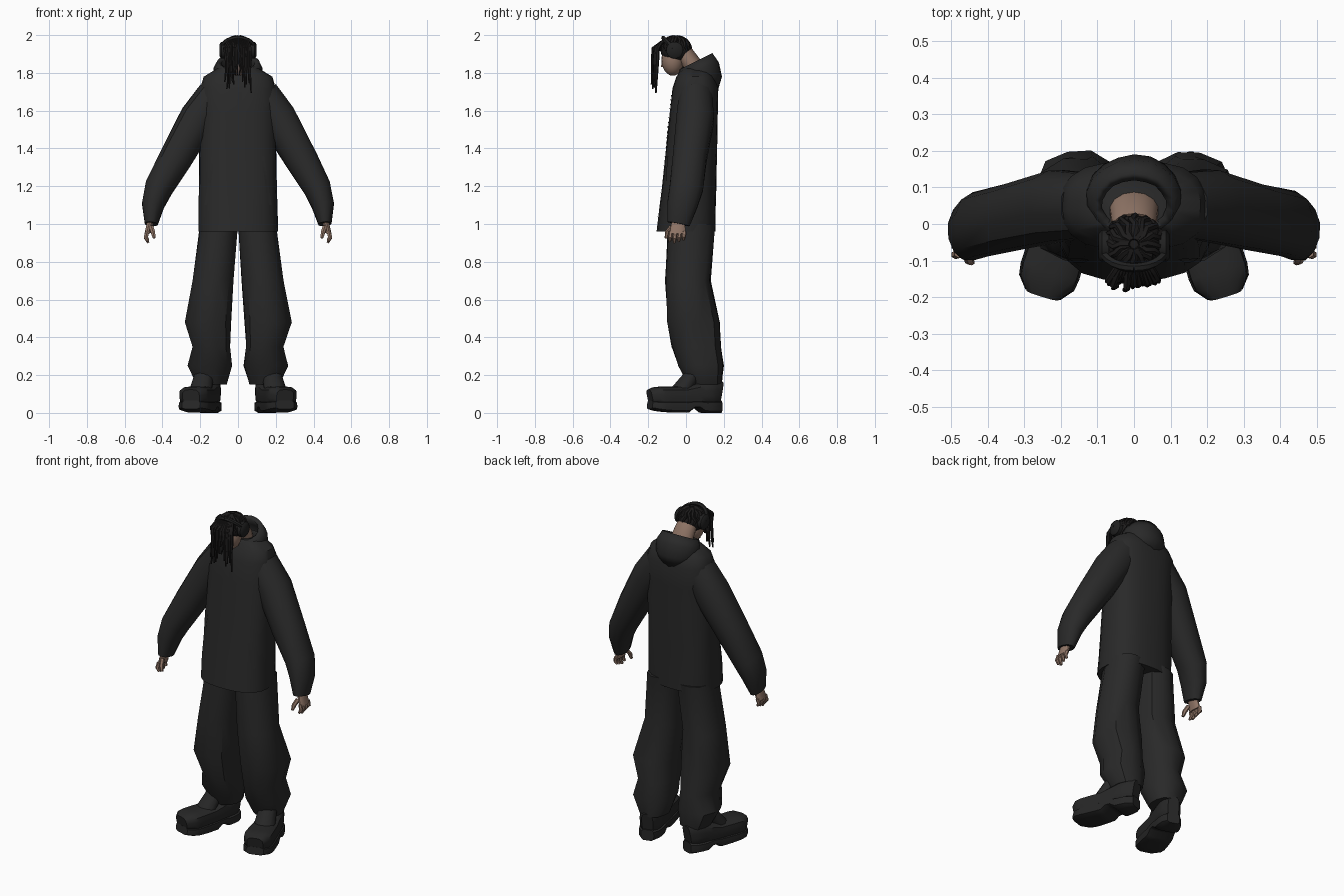
import bpy, bmesh, random
from math import radians, sin, cos, pi
from mathutils import Vector, Quaternion
from mathutils.bvhtree import BVHTree

random.seed(4)
if "Cube" in bpy.data.objects:
    bpy.data.objects.remove(bpy.data.objects["Cube"])


def material(name, red, green, blue):
    colour = (red, green, blue, 1)
    made = bpy.data.materials.new(name)
    made.use_nodes = True
    made.diffuse_color = colour
    made.node_tree.nodes["Principled BSDF"].inputs["Base Color"].default_value = colour
    return made


CLOTH = material("black cloth", 0.022, 0.022, 0.022)
LEATHER = material("black leather", 0.02, 0.02, 0.02)
HAIR = material("black hair", 0.012, 0.011, 0.011)
PLASTIC = material("black plastic", 0.015, 0.015, 0.015)
SKIN = material("brown skin", 0.28, 0.18, 0.135)
SIDES = {"left": 1, "right": -1}


def finish(bm, name, mat, angle=40):
    bmesh.ops.recalc_face_normals(bm, faces=bm.faces)
    mesh = bpy.data.meshes.new(name)
    bm.to_mesh(mesh)
    bm.free()
    mesh.materials.append(mat)
    part = bpy.data.objects.new(name, mesh)
    bpy.context.collection.objects.link(part)
    bpy.ops.object.select_all(action="DESELECT")
    part.select_set(True)
    bpy.context.view_layer.objects.active = part
    bpy.ops.object.shade_smooth_by_angle(angle=radians(angle))
    return part


def loft(name, mat, rings, sides=12, power=2.0, mirror=1, crumple=0.0, follow=True, capped=True):
    """Skin over rings (centre, half width, half depth) that follow their path or lie level."""
    bm = bmesh.new()
    centres = [Vector(ring[0]) for ring in rings]
    last = len(rings) - 1
    loops = []
    for index, (_, width, depth) in enumerate(rings):
        turn = Quaternion()
        if follow:
            path = centres[min(index + 1, last)] - centres[max(index - 1, 0)]
            turn = Vector((0, 0, 1)).rotation_difference(path)
        loop = []
        for corner in range(sides):
            angle = 2 * pi * (corner + 0.5) / sides
            c, s = cos(angle), sin(angle)
            reach = (abs(c) ** power + abs(s) ** power) ** (-1 / power)
            reach *= 1 + random.uniform(-crumple, crumple)
            point = centres[index] + turn @ Vector((width * c * reach, depth * s * reach, 0))
            loop.append(bm.verts.new((point.x * mirror, point.y, point.z)))
        loops.append(loop)
    for low, high in zip(loops, loops[1:]):
        for i in range(sides):
            j = (i + 1) % sides
            bm.faces.new((low[i], low[j], high[j], high[i]))
    if capped:
        bm.faces.new(loops[0])
        bm.faces.new(loops[-1])
    return finish(bm, name, mat)


def tube(name, mat, points, thick, tip, mirror=1):
    """Round strand that widens from its tip to its root."""
    last = len(points) - 1
    radii = [tip + (thick - tip) * min(1, 2 * i / last) for i in range(len(points))]
    return loft(name, mat, [(p, r, r) for p, r in zip(points, radii)], sides=6, mirror=mirror)


def ellipsoid(name, mat, centre, radii):
    bm = bmesh.new()
    bmesh.ops.create_uvsphere(bm, u_segments=20, v_segments=12, radius=1)
    bmesh.ops.scale(bm, vec=radii, verts=bm.verts)
    bmesh.ops.translate(bm, vec=centre, verts=bm.verts)
    return finish(bm, name, mat)


# Jacket body: straight boxy trunk, then sloping shoulders
trunk = [((0, 0.05 * t, 0.96 + 0.76 * t), 0.21 - 0.01 * t, 0.155 - 0.035 * t)
         for t in [i / 6 for i in range(7)]]
shoulders = [((0, 0.05, 1.78), 0.18, 0.1), ((0, 0.05, 1.83), 0.1, 0.07)]
body = loft("jacket_body", CLOTH, trunk + shoulders, sides=24, power=2.7, crumple=0.012, follow=False)

# Hood: open collar leaning forward, thickened inwards
hood = loft("hood", CLOTH, [
    ((0, 0.08, 1.71), 0.1, 0.09), ((0, 0.08, 1.77), 0.13, 0.11),
    ((0, 0.07, 1.82), 0.13, 0.11), ((0, 0.05, 1.86), 0.11, 0.1)],
    sides=18, crumple=0.02, capped=False)
shell = hood.modifiers.new("thickness", "SOLIDIFY")
shell.thickness = 0.025

# Jacket trim laid on the front surface
surface = BVHTree.FromObject(body, bpy.context.evaluated_depsgraph_get())


def trim(name, start, end, width):
    bm = bmesh.new()
    rows = []
    for i in range(9):
        x, z = Vector(start).lerp(Vector(end), i / 8)
        hits = [surface.ray_cast(Vector((x + dx, -1, z)), Vector((0, 1, 0)))[0] for dx in (-width, width)]
        rows.append([bm.verts.new(hit - Vector((0, 0.003, 0))) for hit in hits])
    for low, high in zip(rows, rows[1:]):
        bm.faces.new((low[0], low[1], high[1], high[0]))
    finish(bm, name, CLOTH)


trim("zip_flap", (0.01, 0.98), (0.01, 1.7), 0.012)


def shoe_rings(is_sole):
    """Stations from heel to toe, narrowed at both ends, with an arch and a raised toe."""
    rings = []
    for i in range(13):
        t = i / 12
        taper = 1 - 0.45 * (2 * t - 1) ** 8
        width = (0.06 + 0.025 * t) * taper
        if is_sole:
            width += 0.004
            bottom = 0.02 * t ** 6 + (0.025 if 0.3 < t < 0.45 else 0)
            top = 0.065
        else:
            bottom = 0.04
            top = bottom + (0.15 - 0.05 * min(1, 2 * t)) * taper ** 0.3
        rings.append(((0, 0.19 - 0.39 * t, (top + bottom) / 2), width, (top - bottom) / 2))
    return rings


for label, side in SIDES.items():
    trim(label + "_pocket", (side * 0.17, 1.1), (side * 0.13, 1.36), 0.008)

    # Sleeve, from cuff to shoulder
    loft(label + "_sleeve", CLOTH, [
        ((0.46, -0.04, 1), 0.035, 0.06), ((0.45, -0.02, 1.1), 0.06, 0.08),
        ((0.42, 0, 1.19), 0.075, 0.09), ((0.33, 0.02, 1.35), 0.09, 0.09),
        ((0.21, 0.05, 1.56), 0.1, 0.1), ((0.12, 0.05, 1.68), 0.1, 0.09)],
        power=2.3, mirror=side, crumple=0.03)

    # Hand with curled fingers
    loft(label + "_palm", SKIN, [
        ((0.48, -0.045, 0.95), 0.015, 0.043), ((0.46, -0.04, 1.02), 0.02, 0.035)],
        power=2.5, mirror=side, follow=False)
    for i in range(4):
        y = -0.08 + i * 0.024
        drop = 0.05 - 0.008 * abs(i - 1)
        tube(f"{label}_finger_{i + 1}", SKIN, [
            (0.475, y - 0.006, 0.95 - drop), (0.488, y - 0.004, 0.95 - drop / 2), (0.48, y, 0.96)],
            0.012, 0.007, side)
    tube(label + "_thumb", SKIN, [(0.443, -0.105, 0.925), (0.45, -0.1, 0.955), (0.46, -0.075, 0.985)],
         0.013, 0.008, side)

    # Baggy trouser leg, bunched above the hem
    loft(label + "_trouser_leg", CLOTH, [
        ((0.14, 0.1, 0.15), 0.08, 0.09), ((0.15, 0.08, 0.25), 0.12, 0.12),
        ((0.14, 0.055, 0.35), 0.1, 0.13), ((0.16, 0.04, 0.48), 0.125, 0.14),
        ((0.13, 0.01, 0.7), 0.11, 0.12), ((0.1, 0.03, 1), 0.1, 0.125)],
        power=2.4, mirror=side, crumple=0.03, follow=False)

    # Chunky shoe, splayed outwards
    parts = [loft(label + "_shoe", LEATHER, shoe_rings(False), sides=16, power=4),
             loft(label + "_sole", LEATHER, shoe_rings(True), sides=16, power=6),
             loft(label + "_shoe_tongue", LEATHER, [
                 ((0, -0.03, 0.12), 0.06, 0.06), ((0, 0.05, 0.22), 0.05, 0.05)], follow=False)]
    for part in parts:
        part.location.x = side * 0.19
        part.rotation_euler.z = side * radians(17)

    # Headphone cup and its half of the band, tipped forward over the head
    loft(label + "_ear_cup", PLASTIC, [
        ((x, -0.06, 1.92), r, r) for x, r in ((0.068, 0.045), (0.088, 0.045), (0.097, 0.034))],
        sides=16, mirror=side)
    arc = [pi / 2 * i / 7 for i in range(8)]
    tube(label + "_headphone_band", PLASTIC, [
        (0.088 * cos(a), -0.06 - 0.06 * sin(a), 1.925 + 0.06 * sin(a)) for a in arc], 0.012, 0.012, side)

# Neck and face, bowed forward
loft("neck", SKIN, [((0, 0.05, 1.78), 0.07, 0.05), ((0, 0.03, 1.85), 0.066, 0.05),
                    ((0, -0.01, 1.9), 0.06, 0.05)], sides=14)
ellipsoid("face", SKIN, (0, -0.07, 1.87), (0.063, 0.06, 0.085))
loft("nose", SKIN, [((0, -0.122, 1.83), 0.014, 0.012), ((0, -0.118, 1.87), 0.007, 0.008)], sides=8)

# Hair cap and locks lying over it
ellipsoid("hair_cap", HAIR, (0, -0.055, 1.92), (0.08, 0.08, 0.07))
for i in range(16):
    points = []
    for k in range(6):
        down = 1.6 - 0.29 * k
        turn = pi * i / 8 + 0.12 * sin(2 * k + i)
        points.append((0.08 * sin(down) * cos(turn), -0.055 + 0.08 * sin(down) * sin(turn),
                       1.92 + 0.07 * cos(down)))
    tube(f"scalp_lock_{i + 1}", HAIR, points, 0.011, 0.007)

# Locks hanging in front of the face, shorter in the middle
for i in range(13):
    x = -0.066 + i * 0.011
    low = 1.79 if abs(x) < 0.02 else random.uniform(1.69, 1.76)
    y = -0.16 + random.uniform(-0.015, 0.012)
    points = [(x + random.uniform(-0.005, 0.005), y - 0.01 * (1 - t), low + (1.93 - low) * t)
              for t in (0, 0.25, 0.5, 0.75, 1)]
    points += [(x * 0.8, -0.13, 1.96), (x * 0.5, -0.1, 1.975)]
    tube(f"front_lock_{i + 1}", HAIR, points, 0.01, 0.004)
